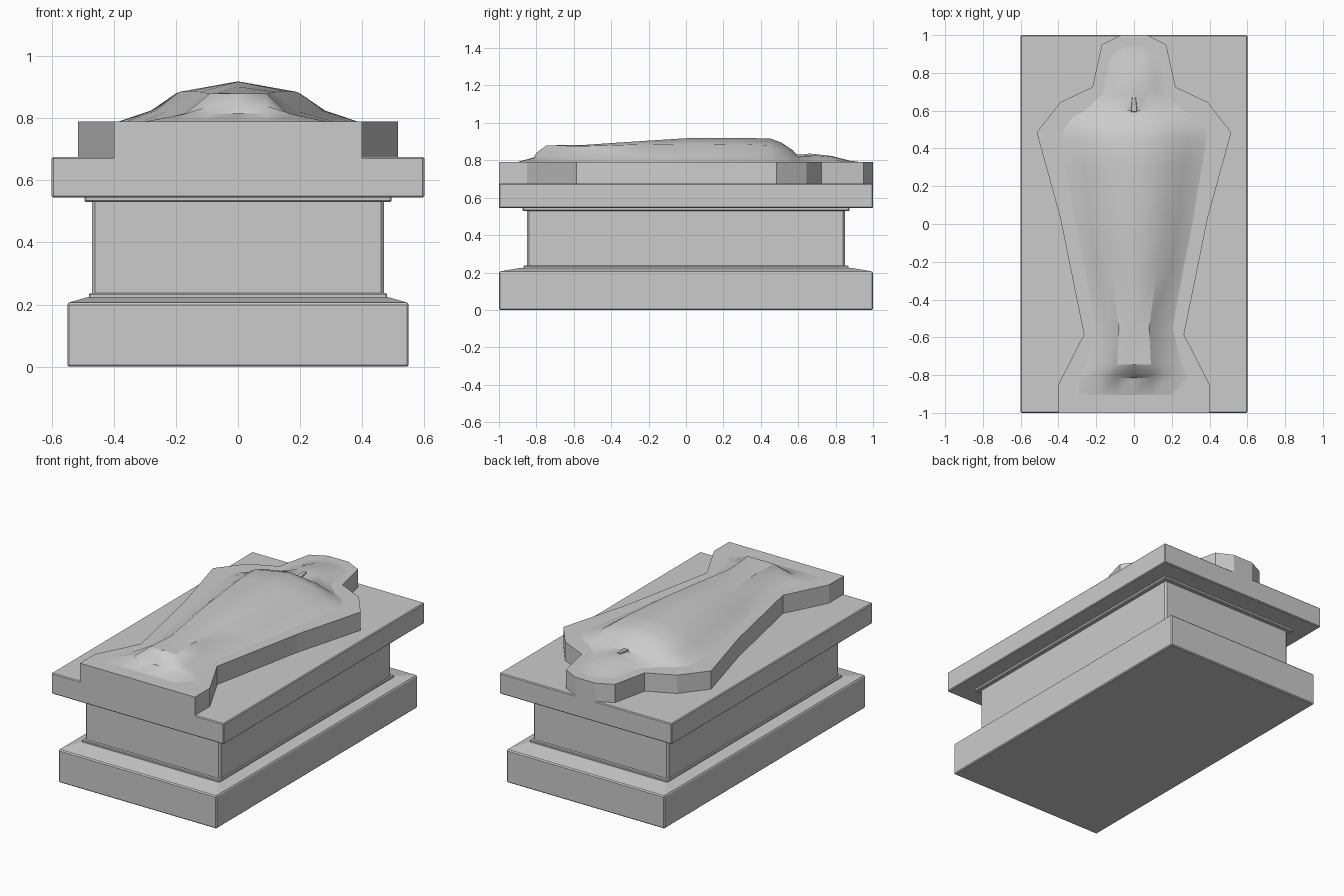
import bpy

if "Cube" in bpy.data.objects:
    bpy.data.objects.remove(bpy.data.objects["Cube"])


def make(name, verts, faces, bevel=0.0, smooth=None):
    mesh = bpy.data.meshes.new(name)
    mesh.from_pydata(verts, [], faces)
    mesh.update()
    ob = bpy.data.objects.new(name, mesh)
    bpy.context.collection.objects.link(ob)
    if bevel:
        mod = ob.modifiers.new("bevel", "BEVEL")
        mod.width = bevel
        mod.segments = 1
    if smooth:
        bpy.ops.object.select_all(action='DESELECT')
        ob.select_set(True)
        bpy.context.view_layer.objects.active = ob
        bpy.ops.object.shade_smooth_by_angle(angle=smooth)
    return ob


def stack(name, loops, bevel=0.0):
    """Join equal-length loops of points, bottom to top, and cap both ends."""
    n = len(loops[0])
    verts = [p for loop in loops for p in loop]
    faces = [list(range(n))[::-1], [(len(loops) - 1) * n + i for i in range(n)]]
    for k in range(len(loops) - 1):
        for i in range(n):
            j = (i + 1) % n
            faces.append([k*n + i, k*n + j, (k+1)*n + j, (k+1)*n + i])
    return make(name, verts, faces, bevel)


def rect(x, y, z):
    return [(-x, -y, z), (x, -y, z), (x, y, z), (-x, y, z)]


# Pedestal: plinth with sloped top, foot moulding, shaft, neck moulding, slab
stack("plinth", [rect(.55, 1, 0), rect(.55, 1, .205), rect(.48, .885, .225)], .006)
stack("foot_moulding", [rect(.48, .87, .22), rect(.48, .87, .237)], .004)
stack("shaft", [rect(.47, .85, .225), rect(.47, .85, .54)], .01)
stack("neck_moulding", [rect(.495, .875, .53), rect(.495, .875, .55)], .005)
stack("slab", [rect(.6, 1, .545), rect(.6, 1, .675)], .005)

# Coffin lid board: mirrored half outline, extruded
half = [(.40, -1), (.40, -.85), (.265, -.585), (.39, .03), (.515, .485),
        (.39, .645), (.22, .725), (.17, .95), (.07, 1)]
outline = half + [(-x, y) for x, y in reversed(half)]
stack("coffin_board", [[(x, y, z) for x, y in outline] for z in (.67, .79)])

# Reclining figure: cross-sections along y
# (y, centre z, crest x, crest z, flank x, flank z, rim x)
sections = [
    (-.905, .790, .10, .790, .20, .790, .30),
    (-.815, .815, .09, .815, .18, .812, .285),
    (-.800, .840, .09, .840, .17, .815, .28),
    (-.745, .880, .09, .880, .155, .820, .255),
    (-.550, .882, .08, .876, .14, .822, .205),
    (-.250, .902, .12, .885, .195, .822, .26),
    (.000, .918, .155, .888, .23, .822, .31),
    (.300, .919, .19, .885, .265, .825, .36),
    (.450, .917, .20, .880, .28, .825, .385),
    (.510, .895, .18, .865, .275, .818, .37),
    (.570, .855, .15, .840, .24, .810, .32),
    (.600, .822, .12, .818, .19, .803, .26),
    (.690, .833, .07, .826, .12, .805, .165),
    (.780, .823, .07, .818, .11, .803, .15),
    (.880, .797, .06, .796, .09, .793, .14),
    (.940, .790, .03, .790, .05, .790, .08),
]
verts, faces = [], []
for y, zc, x1, z1, x2, z2, x3 in sections:
    right = [(x1, y, z1), (x2, y, z2), (x3, y, .7895)]
    verts += [(-x, b, c) for x, b, c in reversed(right)] + [(0, y, zc)] + right
for k in range(len(sections) - 1):
    for i in range(6):
        a = k * 7 + i
        faces.append([a, a + 1, a + 8, a + 7])
make("reclining_figure", verts, faces, smooth=.6)

# Small chin beard
stack("beard", [[(-.02, .59, .81), (.02, .59, .81), (.012, .67, .82), (-.012, .67, .82)],
                [(-.015, .595, .832), (.015, .595, .832), (.008, .67, .836), (-.008, .67, .836)]])
